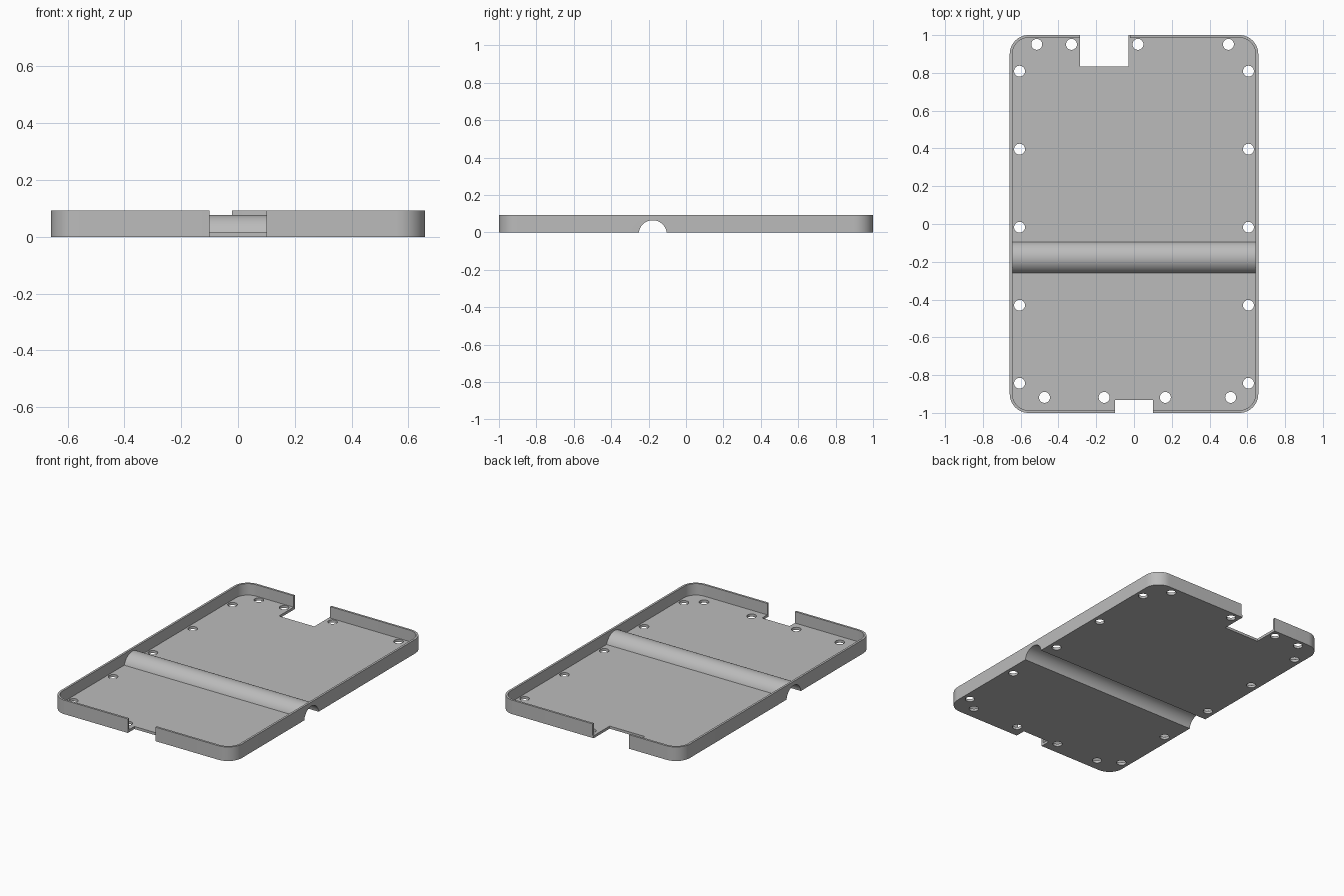
import bpy, bmesh, math

if "Cube" in bpy.data.objects:
    bpy.data.objects.remove(bpy.data.objects["Cube"])

W, L, H = 0.658, 1.0, 0.092        # half width, half length, height
WALL, FLOOR, CORNER = 0.014, 0.017, 0.1
CH_Y, CH_Z = -0.178, -0.01         # channel axis


def prism(name, pts, z0, z1):
    """Extrude a flat outline from z0 to z1."""
    bm = bmesh.new()
    face = bm.faces.new([bm.verts.new((x, y, z0)) for x, y in pts])
    top = bmesh.ops.extrude_face_region(bm, geom=[face])["geom"]
    for v in top:
        if isinstance(v, bmesh.types.BMVert):
            v.co.z = z1
    bmesh.ops.recalc_face_normals(bm, faces=bm.faces[:])
    me = bpy.data.meshes.new(name)
    bm.to_mesh(me)
    bm.free()
    ob = bpy.data.objects.new(name, me)
    bpy.context.collection.objects.link(ob)
    return ob


def rounded(hx, hy, r, n=12):
    pts = []
    for k, (sx, sy) in enumerate([(1, 1), (-1, 1), (-1, -1), (1, -1)]):
        for i in range(n + 1):
            a = math.pi / 2 * (k + i / n)
            pts.append((sx * (hx - r) + r * math.cos(a),
                        sy * (hy - r) + r * math.sin(a)))
    return pts


def box(name, x0, x1, y0, y1, z0, z1):
    return prism(name, [(x0, y0), (x1, y0), (x1, y1), (x0, y1)], z0, z1)


def rod(name, r, depth, loc, sides, along_x=False):
    rot = (0, math.pi / 2, 0) if along_x else (0, 0, 0)
    bpy.ops.mesh.primitive_cylinder_add(vertices=sides, radius=r, depth=depth,
                                        location=loc, rotation=rot)
    ob = bpy.context.object
    ob.name = name
    return ob


def cut(ob, cutter):
    """Subtract the cutter from the object, then remove the cutter."""
    mod = ob.modifiers.new("cut", 'BOOLEAN')
    mod.operation, mod.solver, mod.object = 'DIFFERENCE', 'EXACT', cutter
    bpy.context.view_layer.objects.active = ob
    bpy.ops.object.modifier_apply(modifier=mod.name)
    bpy.data.objects.remove(cutter)


# Solid block, hollowed by a cavity that leaves the raised channel standing
tray = prism("tray", rounded(W, L, CORNER), 0, H)
cavity = prism("cavity", rounded(W - WALL, L - WALL, CORNER - WALL), FLOOR, 0.3)
cut(cavity, rod("channel_outside", 0.087, 2, (0, CH_Y, CH_Z), 64, True))
cut(tray, cavity)

# Round groove through the underside and both side walls
cut(tray, rod("channel_inside", 0.075, 2, (0, CH_Y, CH_Z), 64, True))

# Back notch through wall and floor, with a slightly wider gap in the wall
cut(tray, box("back_notch", -0.287, -0.03, 0.835, 1.1, -0.1, 0.2))
cut(tray, box("back_wall_gap", -0.2, -0.021, 0.97, 1.1, FLOOR, 0.2))
# Front notch
cut(tray, box("front_notch", -0.1, 0.1, -1.1, -0.932, -0.1, 0.2))

# Screw holes around the edge
holes = [(x, 0.951) for x in (-0.515, -0.331, 0.021, 0.5)]
holes += [(x, -0.918) for x in (-0.474, -0.158, 0.166, 0.512)]
holes += [(s * 0.606, y) for s in (-1, 1)
          for y in (0.809, 0.396, -0.017, -0.43, -0.843)]
for x, y in holes:
    cut(tray, rod("hole", 0.029, 0.3, (x, y, 0), 32))

# Grey plastic, smooth on the curves
mat = bpy.data.materials.new("grey")
mat.diffuse_color = (0.5, 0.5, 0.5, 1)
mat.use_nodes = True
mat.node_tree.nodes["Principled BSDF"].inputs["Base Color"].default_value = mat.diffuse_color
tray.data.materials.clear()
tray.data.materials.append(mat)
for p in tray.data.polygons:
    p.material_index = 0
bpy.ops.object.select_all(action='DESELECT')
tray.select_set(True)
bpy.context.view_layer.objects.active = tray
bpy.ops.object.shade_smooth_by_angle(angle=math.radians(30))
